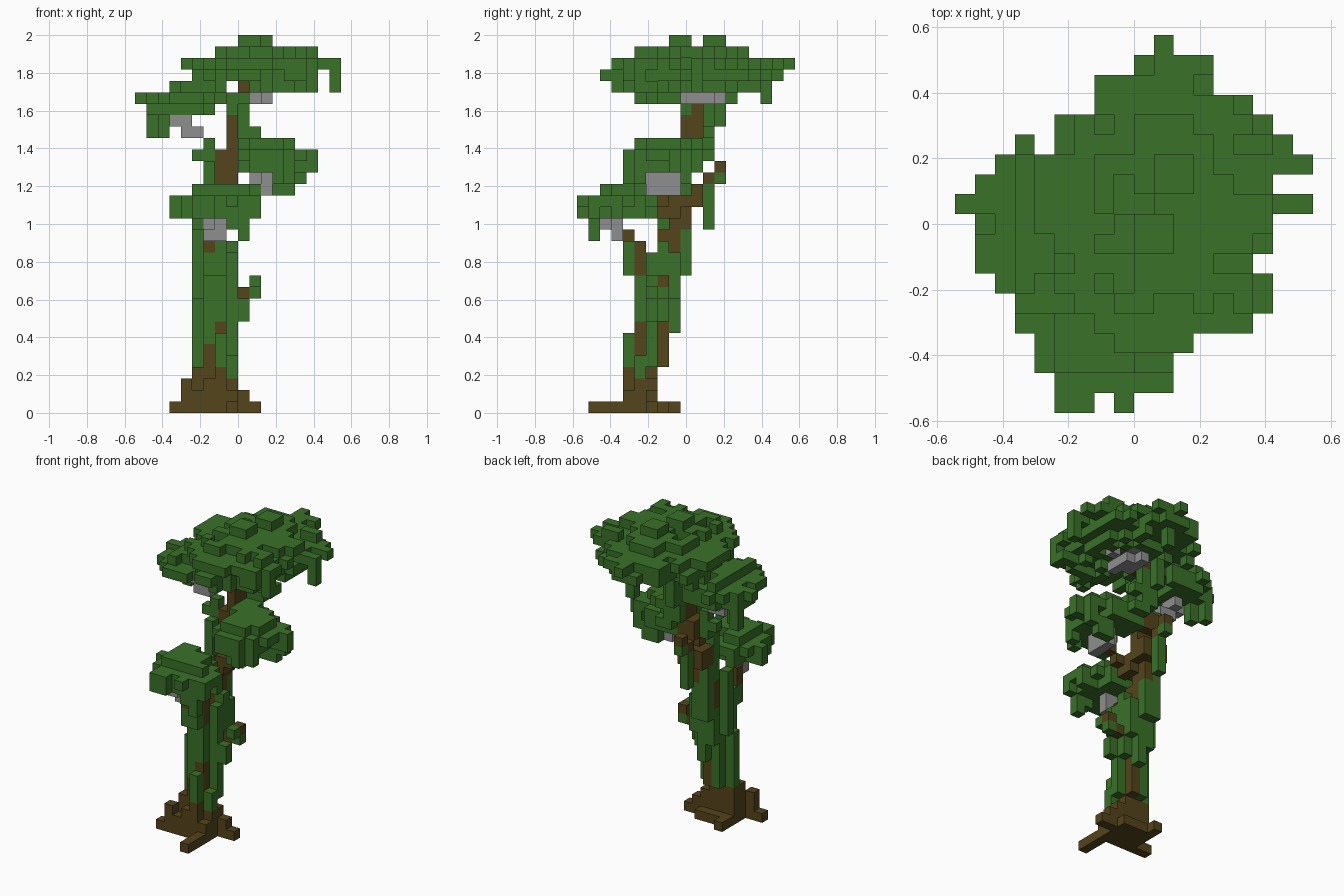
import bpy, bmesh, random
from mathutils import Vector

random.seed(4)
if "Cube" in bpy.data.objects:
    bpy.data.objects.remove(bpy.data.objects["Cube"], do_unlink=True)

SIZE = 2 / 33                      # edge of one block
ORIGIN = Vector((-9, -9.5, 0))     # grid corner in blocks


def material(name, rgb):
    mat = bpy.data.materials.new(name)
    mat.use_nodes = True
    mat.diffuse_color = (*rgb, 1)
    mat.node_tree.nodes["Principled BSDF"].inputs["Base Color"].default_value = (*rgb, 1)
    return mat


leaf = material("leaf green", (0.041, 0.165, 0.021))
bark = material("bark brown", (0.09, 0.058, 0.011))
stone = material("support grey", (0.275, 0.275, 0.275))

filled = set()
parts = {}


def add(part, mat, cells):
    """Claim free grid cells for a part."""
    new = set(cells) - filled
    filled.update(new)
    parts.setdefault(part, (mat, set()))[1].update(new)


def box(xs, ys, zs):
    return {(x, y, z) for x in range(xs[0], xs[1] + 1)
            for y in range(ys[0], ys[1] + 1) for z in range(zs[0], zs[1] + 1)}


def some(cells, chance):
    return {c for c in sorted(cells) if random.random() < chance}


def layer(first, spans, z, inset=0):
    """One flat slab from row spans, optionally shrunk."""
    shape = {(x, first + n) for n, (a, b) in enumerate(spans) for x in range(a, b + 1)}
    for _ in range(inset):
        shape = {(x, y) for x, y in shape
                 if {(x + 1, y), (x - 1, y), (x, y + 1), (x, y - 1)} <= shape}
    return {(x, y, z) for x, y in shape}


def rim(first, spans, z, inset=0):
    return layer(first, spans, z, inset) - layer(first, spans, z, inset + 1)


def lowered(cells):
    return {(x, y, z - 1) for x, y, z in cells}


# Roots: a stepped mound with four crooked arms
add("roots", bark, box((5, 8), (4, 7), (0, 0)) | box((4, 4), (4, 4), (0, 2)) | {(3, 4, 0)}
    | box((8, 8), (1, 3), (0, 0)) | box((9, 9), (6, 6), (0, 1)) | {(10, 6, 0), (5, 8, 0)}
    | box((5, 8), (4, 6), (1, 1)) | box((5, 8), (5, 6), (2, 2))
    | box((6, 7), (4, 4), (2, 2)) | box((5, 7), (5, 6), (3, 3)) | {(7, 4, 3)})

# Leaning trunk and branches
for xs, ys, zs in [((6, 7), (5, 6), (3, 5)), ((7, 7), (5, 5), (6, 7)),
                   ((6, 7), (6, 6), (6, 12)), ((7, 7), (7, 7), (4, 12)),
                   ((6, 7), (7, 8), (13, 15)), ((7, 7), (8, 9), (16, 17)),
                   ((6, 8), (9, 10), (18, 19)), ((7, 8), (9, 9), (20, 20)),
                   ((7, 8), (9, 10), (21, 22)),
                   ((8, 8), (9, 10), (23, 25)), ((8, 8), (10, 10), (26, 26)),
                   ((9, 9), (10, 10), (27, 27)), ((9, 9), (11, 11), (27, 30)),
                   ((10, 10), (10, 10), (28, 30))]:
    add("trunk", bark, box(xs, ys, zs))
add("front_branch", bark, box((7, 7), (5, 5), (12, 14)) | {(6, 4, 14), (6, 4, 15)})
add("left_branch", bark, box((8, 8), (7, 8), (17, 18)) | {(9, 7, 18), (10, 7, 19)})
add("back_twig", bark, {(7, 11, 20), (7, 12, 21)})
add("low_twig", bark, {(8, 7, 10), (9, 7, 10), (10, 7, 11)})

# Grey supports under each crown
add("top_support", stone, {(11, 9, 27), (10, 10, 27), (11, 10, 27), (12, 10, 28),
                           (10, 11, 27), (11, 11, 27), (10, 12, 27), (11, 12, 28)})
add("right_support", stone, {(3, 9, 25), (4, 9, 25), (4, 10, 25), (4, 9, 24), (5, 9, 24)})
add("left_support", stone, box((11, 11), (6, 8), (19, 20)) | {(10, 7, 20)})
add("front_support", stone, {(6, 2, 16), (6, 3, 16), (7, 3, 16), (6, 3, 15), (7, 3, 15)})

# Top crown: two broad slabs, a crest with loose bumps, and a broken skirt
top = [(9, 10), (8, 11), (7, 14), (6, 15), (5, 15), (5, 14), (5, 15), (4, 15), (4, 17),
       (4, 15), (4, 17), (5, 16), (5, 15), (7, 14), (7, 12), (9, 12), (10, 10)]
crest = [(9, 12), (8, 14), (8, 13), (7, 14), (8, 15), (9, 15), (7, 13), (7, 12), (9, 12), (9, 11)]
middle = box((5, 15), (2, 18), (29, 30))
sag = some(rim(2, top, 30) & middle, 0.22)
add("top_crown", leaf, layer(2, top, 30) - sag - {(7, 14, 30)})
add("top_crown", leaf, layer(2, top, 29, 1) | lowered(sag)
    | (some(rim(2, top, 29), 0.4) & middle) - {(7, 14, 29)})
add("top_crown", leaf, layer(5, crest, 31, 1) | some(rim(5, crest, 31), 0.8)
    | some(layer(2, top, 31, 1) & box((7, 15), (5, 14), (31, 31)), 0.12)
    - box((9, 9), (11, 11), (31, 31)) - box((10, 10), (10, 10), (31, 31)))
add("top_crown", leaf, box((9, 10), (8, 9), (32, 32)) | box((10, 11), (11, 12), (32, 32)))
add("top_crown", leaf, {c for c in some(layer(2, top, 28, 1), 0.4) | some(rim(2, top, 28), 0.22)
                        if 10 <= c[0] <= 15 or c[0] in (5, 6, 7) or (c[0] == 9 and c[1] > 11)})
add("top_crown", leaf, box((17, 17), (10, 10), (28, 29)) | box((15, 15), (5, 5), (28, 29))
    | box((10, 10), (16, 16), (27, 29)) | box((10, 10), (3, 3), (28, 29)))

# Right crown
right = [(3, 5), (2, 6), (1, 7), (1, 7), (2, 8), (0, 8), (1, 7), (2, 6), (3, 3)]
add("right_crown", leaf, layer(5, right, 27))
add("right_crown", leaf, (layer(5, right, 28, 2) | some(rim(5, right, 28, 1), 0.7))
    & box((3, 7), (0, 18), (28, 28)))
add("right_crown", leaf, box((1, 5), (9, 11), (26, 26)) | box((3, 6), (12, 12), (26, 26))
    | box((1, 1), (11, 11), (24, 26)) | box((2, 2), (10, 10), (24, 25)))

# Left crown
left = [(10, 12), (9, 13), (9, 14), (9, 14), (9, 15), (9, 14), (9, 12), (9, 10)]
add("left_crown", leaf, layer(4, left, 22))
add("left_crown", leaf, (layer(4, left, 23, 1) & box((9, 13), (4, 11), (23, 23)))
    | box((9, 9), (8, 11), (23, 23)))
add("left_crown", leaf, (layer(4, left, 21, 1) | some(rim(4, left, 21), 0.6) | {(15, 8, 21)})
    - box((9, 12), (11, 11), (21, 21)))
add("left_crown", leaf, {(13, 5, 20), (12, 4, 20), (12, 4, 21), (13, 5, 21), (14, 9, 20),
                         (14, 9, 21), (10, 11, 24)} | box((12, 13), (9, 9), (19, 20)))

# Front crown
front = [(5, 6), (5, 10), (4, 10), (4, 10), (3, 9), (4, 8), (5, 7)]
add("front_crown", leaf, layer(0, front, 18) | {(8, 0, 18)})
add("front_crown", leaf, (layer(0, front, 19, 2) | some(rim(0, front, 19, 1), 0.75))
    & box((5, 9), (2, 5), (19, 19)))
add("front_crown", leaf, layer(0, front, 17, 1) | some(rim(0, front, 17), 0.5) | {(5, 0, 17)})
add("front_crown", leaf, box((9, 9), (1, 1), (15, 17)) | box((5, 5), (2, 2), (16, 17))
    | box((8, 8), (1, 1), (16, 17)))

# Hanging vines: column x, y and its bottom and top
for x, y, low, high in [
        (5, 6, 4, 9), (5, 7, 10, 16), (6, 4, 12, 13), (7, 4, 12, 14), (7, 4, 4, 6),
        (6, 5, 6, 13), (7, 5, 8, 11), (8, 5, 3, 4), (8, 6, 4, 13), (6, 7, 4, 12),
        (8, 7, 8, 14), (8, 8, 10, 13), (7, 8, 7, 12), (6, 8, 9, 17), (7, 9, 12, 15),
        (6, 9, 12, 17), (9, 6, 8, 9), (10, 7, 10, 10), (10, 6, 11, 11), (10, 6, 19, 19),
        (6, 9, 21, 23), (5, 9, 22, 22), (9, 11, 22, 26), (9, 9, 27, 27), (8, 11, 23, 27),
        (8, 9, 26, 26), (8, 12, 25, 27), (7, 11, 16, 19), (7, 12, 20, 20), (6, 8, 18, 21)]:
    add("vines", leaf, box((x, x), (y, y), (low, high)))


def build(name, mat, cells):
    """Mesh the exposed sides of a part's cells."""
    bm = bmesh.new()
    for cell in sorted(cells):
        for axis in range(3):
            for side in (0, 1):
                step = [0, 0, 0]
                step[axis] = side * 2 - 1
                if tuple(c + d for c, d in zip(cell, step)) in filled:
                    continue
                ring = [(0, 0), (1, 0), (1, 1), (0, 1)]
                verts = []
                for u, v in ring if side else reversed(ring):
                    p = Vector(cell)
                    p[axis] += side
                    p[(axis + 1) % 3] += u
                    p[(axis + 2) % 3] += v
                    verts.append(bm.verts.new((p + ORIGIN) * SIZE))
                bm.faces.new(verts)
    bmesh.ops.remove_doubles(bm, verts=bm.verts, dist=SIZE / 100)
    mesh = bpy.data.meshes.new(name)
    bm.to_mesh(mesh)
    bm.free()
    mesh.materials.append(mat)
    bpy.context.collection.objects.link(bpy.data.objects.new(name, mesh))


for name, (mat, cells) in parts.items():
    build(name, mat, cells)
